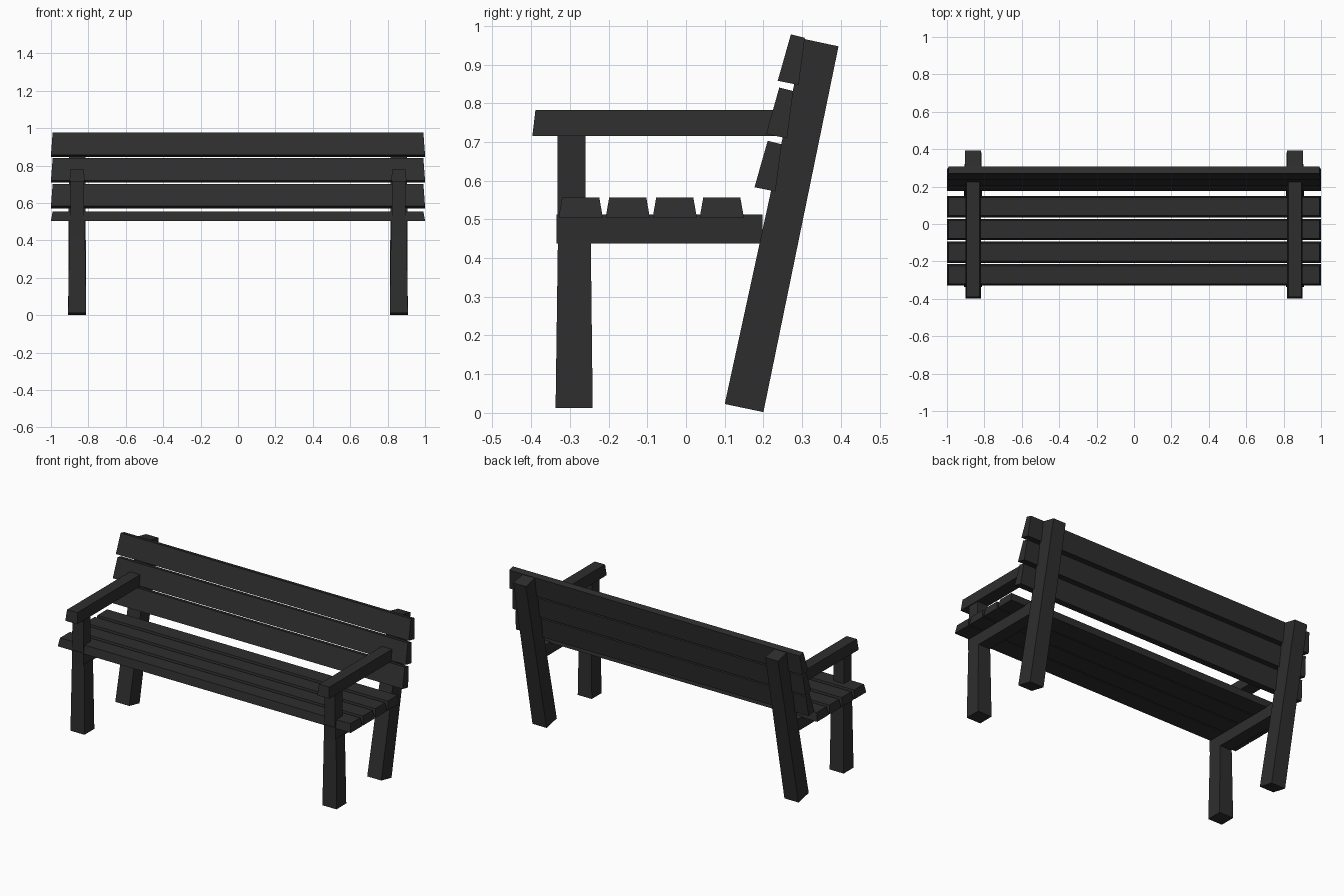
import bpy

paint = bpy.data.materials.new("dark_wood")
paint.diffuse_color = (0.027, 0.027, 0.027, 1)


def plank(name, profile, cx=0.0):
    """Plank from a side profile of (y, z, half width in x); mirrored if off-centre."""
    n = len(profile)
    verts = [(cx + s * h, y, z) for s in (-1, 1) for y, z, h in profile]
    faces = [tuple(range(n))[::-1], tuple(range(n, 2 * n))]
    faces += [(i, (i + 1) % n, n + (i + 1) % n, n + i) for i in range(n)]
    mesh = bpy.data.meshes.new(name)
    # profiles run anticlockwise seen from +x
    mesh.from_pydata(verts, [], faces)
    mesh.materials.append(paint)
    ob = bpy.data.objects.new(name, mesh)
    bpy.context.collection.objects.link(ob)
    if cx:
        ob.modifiers.new("mirror", 'MIRROR')
    return ob


SIDE = 0.86

# End frames: legs, seat bearer, arm post and armrest
plank("front_leg", [(-0.337, 0.012, 0.048), (-0.241, 0.012, 0.048),
                    (-0.246, 0.445, 0.042), (-0.331, 0.445, 0.042)], SIDE)
plank("back_leg", [(0.100, 0.023, 0.048), (0.200, 0.002, 0.048),
                   (0.394, 0.947, 0.043), (0.305, 0.966, 0.043)], SIDE)
plank("seat_bearer", [(-0.335, 0.437, 0.040), (0.198, 0.437, 0.040),
                      (0.198, 0.512, 0.040), (-0.335, 0.512, 0.040)], SIDE)
plank("arm_post", [(-0.332, 0.505, 0.036), (-0.260, 0.505, 0.036),
                   (-0.260, 0.720, 0.036), (-0.332, 0.720, 0.036)], SIDE)
plank("armrest", [(-0.397, 0.715, 0.041), (0.262, 0.715, 0.041),
                  (0.254, 0.782, 0.035), (-0.389, 0.782, 0.035)], SIDE)

# Seat slats with bevelled sides
for i in range(4):
    y = -0.272 + i * 0.1215
    plank(f"seat_slat_{i + 1}", [(y - 0.057, 0.505, 1.0), (y + 0.057, 0.505, 1.0),
                                 (y + 0.048, 0.556, 0.991), (y - 0.048, 0.556, 0.991)])

# Leaning back slats, thicker at the lower edge
for i in range(3):
    dy, dz = i * 0.030, i * 0.1375
    plank(f"back_slat_{i + 1}", [(0.177 + dy, 0.583 + dz, 1.0), (0.231 + dy, 0.572 + dz, 1.0),
                                 (0.247 + dy, 0.694 + dz, 0.991), (0.211 + dy, 0.703 + dz, 0.991)])
